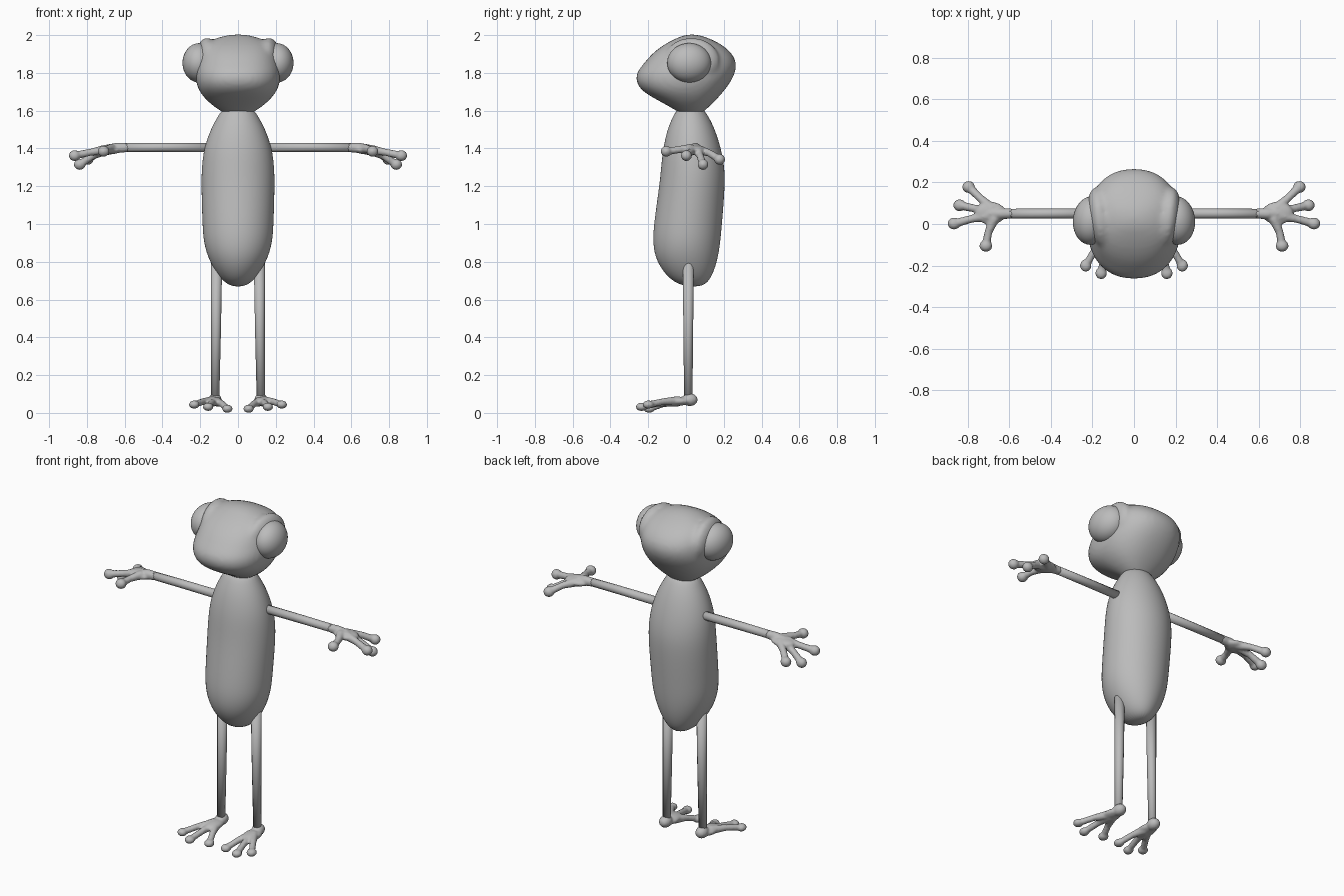
import bpy, bmesh, math
from mathutils import Vector, Matrix

if "Cube" in bpy.data.objects:
    bpy.data.objects.remove(bpy.data.objects["Cube"])

grey = bpy.data.materials.new("plain grey")
grey.diffuse_color = (0.5, 0.5, 0.5, 1)
grey.use_nodes = True
grey.node_tree.nodes["Principled BSDF"].inputs["Base Color"].default_value = grey.diffuse_color


def skin_rings(bm, rings):
    """Bridge a list of point rings and cap both ends."""
    rows = [[bm.verts.new(p) for p in ring] for ring in rings]
    n = len(rows[0])
    for a, b in zip(rows, rows[1:]):
        for i in range(n):
            j = (i + 1) % n
            bm.faces.new((a[i], a[j], b[j], b[i]))
    bm.faces.new(rows[0][::-1])
    bm.faces.new(rows[-1])


def loft(bm, profile, power, n=24):
    """Stack super-ellipses given as (z, front y, back y, half width)."""
    rings = []
    for z, y0, y1, w in profile:
        ring = []
        for i in range(n):
            t = 2 * math.pi * i / n
            c, s = math.cos(t), math.sin(t)
            x = w * math.copysign(abs(c) ** (2 / power), c)
            y = (y0 + y1) / 2 + (y1 - y0) / 2 * math.copysign(abs(s) ** (2 / power), s)
            ring.append((x, y, z))
        rings.append(ring)
    skin_rings(bm, rings)


def tube(bm, path, n=12):
    """Round tube through (x, y, z, radius) points."""
    pts = [Vector(p[:3]) for p in path]
    rings = []
    for k, p in enumerate(pts):
        d = pts[min(k + 1, len(pts) - 1)] - pts[max(k - 1, 0)]
        q = d.to_track_quat('Z', 'Y')
        r = path[k][3]
        rings.append([p + q @ Vector((r * math.cos(2 * math.pi * i / n),
                                      r * math.sin(2 * math.pi * i / n), 0)) for i in range(n)])
    skin_rings(bm, rings)


def ball(bm, centre, size, turn=0.0):
    m = (Matrix.Translation(centre) @ Matrix.Rotation(turn, 4, 'Z')
         @ Matrix.Diagonal((*size, 1)))
    bmesh.ops.create_uvsphere(bm, u_segments=24, v_segments=16, radius=1, matrix=m)


def finish(name, bm, subdivide=0, voxel=0, smooth=0, mirror=False):
    bmesh.ops.recalc_face_normals(bm, faces=bm.faces)
    for f in bm.faces:
        f.smooth = True
    me = bpy.data.meshes.new(name)
    bm.to_mesh(me)
    bm.free()
    me.materials.append(grey)
    ob = bpy.data.objects.new(name, me)
    bpy.context.collection.objects.link(ob)
    if subdivide:
        m = ob.modifiers.new("subdivide", 'SUBSURF')
        m.levels = m.render_levels = subdivide
    if voxel:
        m = ob.modifiers.new("fuse", 'REMESH')
        m.mode, m.voxel_size, m.use_smooth_shade = 'VOXEL', voxel, True
    if smooth:
        m = ob.modifiers.new("soften", 'SMOOTH')
        m.factor, m.iterations = 0.5, smooth
    if mirror:
        ob.modifiers.new("mirror", 'MIRROR')
    return ob


# Bean-shaped body
bm = bmesh.new()
loft(bm, [(0.668, 0.00, 0.08, 0.03), (0.70, -0.085, 0.13, 0.088), (0.80, -0.16, 0.167, 0.153),
          (0.90, -0.178, 0.183, 0.184), (1.00, -0.172, 0.192, 0.190), (1.20, -0.143, 0.208, 0.196),
          (1.30, -0.133, 0.206, 0.194), (1.40, -0.123, 0.187, 0.182), (1.50, -0.10, 0.155, 0.147),
          (1.57, -0.07, 0.12, 0.108), (1.62, -0.04, 0.085, 0.075)], 2)
finish("body", bm, subdivide=2)

# Head with raised eye sockets
bm = bmesh.new()
loft(bm, [(1.565, 0.00, 0.06, 0.03), (1.60, -0.05, 0.10, 0.10), (1.65, -0.14, 0.155, 0.165),
          (1.70, -0.235, 0.20, 0.207), (1.75, -0.268, 0.238, 0.225), (1.80, -0.268, 0.264, 0.230),
          (1.85, -0.225, 0.272, 0.222), (1.90, -0.185, 0.25, 0.212), (1.95, -0.12, 0.195, 0.185),
          (1.985, -0.05, 0.12, 0.12), (2.004, 0.0, 0.06, 0.04)], 2.25)
for s in (-1, 1):
    ball(bm, (0.165 * s, 0.03, 1.865), (0.06, 0.15, 0.122), -0.12 * s)
finish("head", bm, subdivide=1, voxel=0.014, smooth=4)

# Bulging eyes
bm = bmesh.new()
ball(bm, (0.205, 0.017, 1.853), (0.09, 0.119, 0.105), 0.1)
finish("eyes", bm, subdivide=1, mirror=True)

# Straight arms
bm = bmesh.new()
tube(bm, [(0.12, 0.05, 1.405, 0.025), (0.40, 0.05, 1.406, 0.024), (0.64, 0.05, 1.405, 0.023)])
finish("arms", bm, mirror=True)

# Hands: flattened palm and four fingers with round tips
bm = bmesh.new()
tube(bm, [(0.58, 0.05, 1.405, 0.024), (0.64, 0.05, 1.403, 0.028), (0.70, 0.05, 1.395, 0.025)])
ball(bm, (0.69, 0.052, 1.392), (0.075, 0.055, 0.024))
fingers = [((0.67, 0.03, 1.40), (0.70, -0.04, 1.393), (0.712, -0.105, 1.385)),
           ((0.70, 0.04, 1.395), (0.78, 0.025, 1.38), (0.865, 0.002, 1.362)),
           ((0.70, 0.06, 1.39), (0.77, 0.075, 1.36), (0.838, 0.09, 1.315)),
           ((0.68, 0.07, 1.392), (0.74, 0.125, 1.375), (0.795, 0.178, 1.342))]
for a, b, c in fingers:
    tube(bm, [(*a, 0.026), (*b, 0.019), (*c, 0.021)])
    ball(bm, c, (0.031, 0.029, 0.029))
finish("hands", bm, voxel=0.007, smooth=3, mirror=True)

# Thin legs
bm = bmesh.new()
tube(bm, [(0.113, 0.012, 0.795, 0.029), (0.116, 0.012, 0.45, 0.026), (0.121, 0.012, 0.07, 0.022)])
finish("legs", bm, mirror=True)

# Feet: heel, sole and three spread toes
bm = bmesh.new()
ball(bm, (0.122, 0.02, 0.07), (0.035, 0.042, 0.034))
ball(bm, (0.127, -0.045, 0.062), (0.046, 0.075, 0.024))
toes = [((0.115, -0.04, 0.06), (0.085, -0.12, 0.048), (0.056, -0.195, 0.022)),
        ((0.128, -0.05, 0.06), (0.14, -0.14, 0.052), (0.158, -0.236, 0.032)),
        ((0.135, -0.04, 0.064), (0.185, -0.12, 0.06), (0.232, -0.20, 0.044))]
for a, b, c in toes:
    tube(bm, [(*a, 0.026), (*b, 0.018), (*c, 0.018)])
    ball(bm, c, (0.028, 0.03, 0.022))
finish("feet", bm, voxel=0.007, smooth=3, mirror=True)
